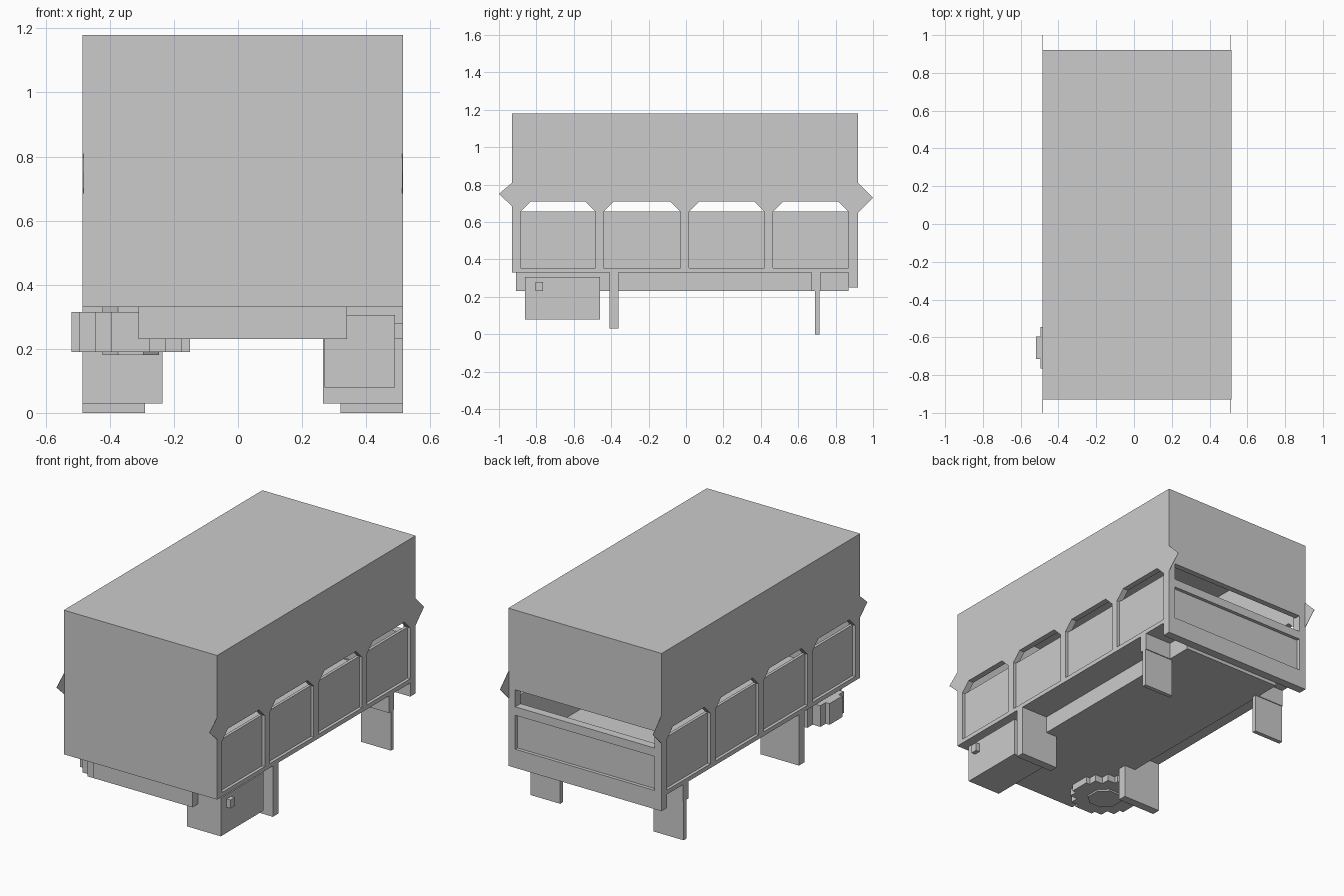
import bpy, bmesh
from mathutils import Vector

if "Cube" in bpy.data.objects:
    bpy.data.objects.remove(bpy.data.objects["Cube"])

CX = 0.015                      # body centre line
HW = 0.5                        # body half width
Y0, Y1 = -0.93, 0.92            # body front and back


def prism(name, pts, axis, a, b):
    """Extrude a 2D outline from a to b along an axis (x: pts are y,z; z: pts are x,y)."""
    def place(p, d):
        return {'x': (d, p[0], p[1]), 'y': (p[0], d, p[1]), 'z': (p[0], p[1], d)}[axis]
    bm = bmesh.new()
    face = bm.faces.new([bm.verts.new(place(p, a)) for p in pts])
    if a != b:
        ext = bmesh.ops.extrude_face_region(bm, geom=[face])
        move = Vector(place((0, 0), b - a))
        bmesh.ops.translate(bm, vec=move,
                            verts=[v for v in ext['geom'] if isinstance(v, bmesh.types.BMVert)])
        bmesh.ops.recalc_face_normals(bm, faces=bm.faces)
    me = bpy.data.meshes.new(name)
    bm.to_mesh(me)
    bm.free()
    ob = bpy.data.objects.new(name, me)
    bpy.context.collection.objects.link(ob)
    return ob


def box(name, x0, x1, y0, y1, z0, z1):
    return prism(name, [(x0, y0), (x1, y0), (x1, y1), (x0, y1)], 'z', z0, z1)


def side_x(s, inner, outer):
    """x range on one side, measured from the centre line."""
    return sorted((CX + s * inner, CX + s * outer))


def ring(quadrant):
    """Repeat one quadrant of an outline four times about the spare wheel centre."""
    out, q = [], list(quadrant)
    for _ in range(4):
        out += [(x - 0.335, y - 0.655) for x, y in q]
        q = [(-y, x) for x, y in q]
    return out


# Shell: roof, floor and front wall
box("roof", CX - HW, CX + HW, Y0, Y1, 1.155, 1.18)
box("floor", CX - HW, CX + HW, Y0, Y1, 0.33, 0.355)
box("front_wall", CX - HW, CX + HW, Y0, Y0 + 0.04, 0.33, 1.18)

# Side walls: canopy and posts as one comb outline around chamfered openings
bays = [(-0.885, -0.485), (-0.44, -0.03), (0.015, 0.42), (0.465, 0.87)]
comb = [(Y0, 1.18), (Y0, 0.33)]
for a, b in bays:
    comb += [(a, 0.33), (a, 0.655), (a + 0.055, 0.71),
             (b - 0.055, 0.71), (b, 0.655), (b, 0.33)]
comb += [(Y1, 0.33), (Y1, 1.18)]

for s, side in ((-1, "left"), (1, "right")):
    prism(f"{side}_side_wall", comb, 'x', *side_x(s, HW - 0.035, HW))
    for i, (a, b) in enumerate(bays):
        box(f"{side}_side_panel_{i + 1}", *side_x(s, HW - 0.035, HW - 0.018), a, b, 0.34, 0.655)

    # Thin pointed flaps at the corners
    x = CX + s * (HW - 0.002)
    prism(f"{side}_front_ear", [(Y0, 0.81), (-1.0, 0.75), (Y0, 0.685)], 'x', x - 0.001, x + 0.001)
    prism(f"{side}_rear_ear", [(Y1, 0.81), (1.0, 0.73), (Y1, 0.65)], 'x', x - 0.001, x + 0.001)

    # Mudguards and their rear brackets
    box(f"{side}_front_mudguard", *side_x(s, 0.25, HW), -0.41, -0.36, 0.03, 0.33)
    box(f"{side}_rear_mudflap", *side_x(s, 0.305, HW), 0.69, 0.715, 0.0, 0.33)
    box(f"{side}_mudflap_bracket", *side_x(s, 0.305, HW), 0.67, 0.72, 0.23, 0.33)

    # Rear corner post
    box(f"{side}_rear_post", *side_x(s, HW - 0.045, HW), 0.87, Y1, 0.25, 0.72)

# Rear canopy curtain and framed tailgate
gx0, gx1 = CX - HW + 0.045, CX + HW - 0.045
box("rear_canopy", CX - HW, CX + HW, 0.885, Y1, 0.71, 1.18)
box("tailgate_panel", gx0, gx1, 0.875, 0.9, 0.35, 0.57)
box("tailgate_top_rail", gx0, gx1, 0.87, Y1, 0.56, 0.61)
box("tailgate_bottom_rail", gx0, gx1, 0.87, Y1, 0.25, 0.36)

# Chassis
box("chassis", -0.31, 0.34, -0.91, 0.87, 0.23, 0.33)

# Storage box with latch
box("storage_box", 0.27, 0.49, -0.86, -0.46, 0.08, 0.305)
box("storage_latch", 0.49, 0.515, -0.805, -0.765, 0.23, 0.28)

# Spare wheel lying flat, with stepped tyre and hub
tyre = [(0.185, -0.06), (0.185, 0.06), (0.16, 0.06), (0.16, 0.11),
        (0.11, 0.11), (0.11, 0.16), (0.06, 0.16)]
prism("spare_tyre", ring(tyre), 'z', 0.19, 0.315)
prism("spare_hub", ring([(0.088, -0.04), (0.088, 0.04)]), 'z', 0.18, 0.33)
